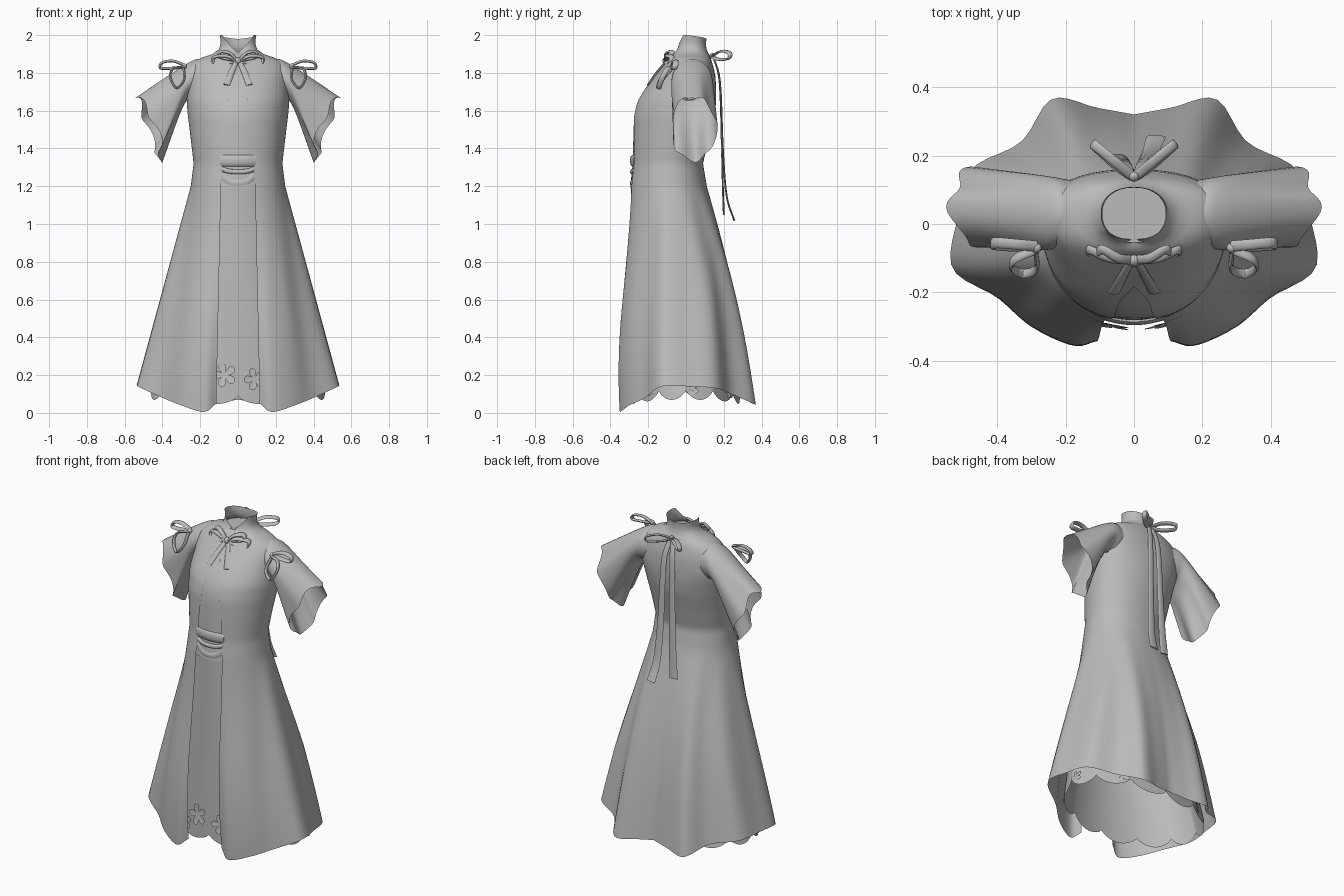
import bpy, bmesh, math
from mathutils import Vector

if "Cube" in bpy.data.objects:
    bpy.data.objects.remove(bpy.data.objects["Cube"])

cloth = bpy.data.materials.new("grey cloth")
cloth.diffuse_color = (0.5, 0.5, 0.5, 1)
cloth.use_nodes = True
cloth.node_tree.nodes["Principled BSDF"].inputs["Base Color"].default_value = cloth.diffuse_color

def finish(name, bm, angle=50):
    bmesh.ops.remove_doubles(bm, verts=bm.verts, dist=0.0003)
    bmesh.ops.recalc_face_normals(bm, faces=bm.faces)
    me = bpy.data.meshes.new(name)
    bm.to_mesh(me)
    bm.free()
    me.materials.append(cloth)
    ob = bpy.data.objects.new(name, me)
    bpy.context.collection.objects.link(ob)
    bpy.context.view_layer.objects.active = ob
    ob.select_set(True)
    bpy.ops.object.shade_smooth_by_angle(angle=math.radians(angle))
    ob.select_set(False)
    return ob

def grid(bm, rows, closed=False, mirror=False):
    for s in ((1, -1) if mirror else (1,)):
        vs = [[bm.verts.new((s * p[0], p[1], p[2])) for p in r] for r in rows]
        n = len(rows[0])
        for a, b in zip(vs, vs[1:]):
            for i in range(n if closed else n - 1):
                j = (i + 1) % n
                bm.faces.new((a[i], a[j], b[j], b[i]))

def table(tab, t):
    """Linear lookup in rows sorted by their first value."""
    t = min(max(t, tab[0][0]), tab[-1][0])
    for a, b in zip(tab, tab[1:]):
        if t <= b[0]:
            f = (t - a[0]) / (b[0] - a[0])
            return [p + (q - p) * f for p, q in zip(a[1:], b[1:])]

def spline(pts, n):
    """Smooth path through a few points."""
    P = [Vector(p) for p in pts]
    P = [2 * P[0] - P[1]] + P + [2 * P[-1] - P[-2]]
    out = []
    for k in range(n + 1):
        u = k / n * (len(pts) - 1)
        i = min(int(u), len(pts) - 2)
        t = u - i
        a, b, c, d = P[i:i + 4]
        out.append(0.5 * (2 * b + (c - a) * t + (2 * a - 5 * b + 4 * c - d) * t * t
                          + (3 * b - a - 3 * c + d) * t ** 3))
    return out

# Body rows: height, half width, front y, back y, side y
BODY = [(1.20, .25, -.30, .11, -.08), (1.32, .235, -.287, .09, -.08),
        (1.45, .25, -.284, .12, -.06), (1.57, .265, -.28, .15, -.03),
        (1.65, .272, -.26, .16, 0), (1.72, .27, -.215, .16, .03),
        (1.79, .265, -.16, .155, .03), (1.85, .25, -.11, .14, .03),
        (1.88, .195, -.09, .13, .03), (1.90, .135, -.072, .12, .03),
        (1.92, .102, -.06, .11, .03), (1.95, .09, -.05, .105, .03),
        (1.98, .097, -.045, .108, .03)]
OPEN = [(1.20, .09), (1.45, .075), (1.70, .045), (1.76, 0), (2, 0)]
# Half of the folded hem, from the front opening to the back
HEM = [(.115, -.325, .05), (.18, -.35, .005), (.30, -.30, .04), (.40, -.215, .08),
       (.53, -.13, .14), (.515, .02, .14), (.475, .16, .13), (.33, .24, .10),
       (.24, .365, .045), (.11, .34, .055), (0, .32, .07)]
N = 44

def body_point(z, a):
    w, yf, yb, yc = table(BODY, z)
    c, e = math.cos(a), .9 if z < 1.6 else max(.8, .9 - (z - 1.6))
    c = math.copysign(abs(c) ** (1 if z < 1.6 else e + .1), c)
    return Vector((w * math.sin(a) ** .9 if 0 < a < math.pi - 1e-6 else 0,
                   yc - (yc - yf) * c if c > 0 else yc - (yb - yc) * c, z))

def body_row(z):
    a0 = math.asin((table(OPEN, z)[0] / table(BODY, z)[0]) ** (1 / .9))
    return [body_point(z, a0 + (math.pi - a0) * i / N) for i in range(N + 1)]

# Coat: collar, bodice and flared open skirt in one surface
rows = []
heights = [1.2 + .0243 * i for i in range(1, 29)] + [1.89, 1.90, 1.92, 1.94, 1.96, 1.98]
for z in reversed(heights):
    row = body_row(z)
    if z > 1.90:
        for i, p in enumerate(row):
            a = math.pi * i / N
            top = 1.91 + .09 * min(1, a / 1.0) - .02 * max(0, a - 1.3) / 1.8
            p.z = 1.90 + (top - 1.90) * (z - 1.90) / .08
    rows.append(row)
waist, hem = body_row(1.2), spline(HEM, N)
for j in range(21):
    t = j / 20
    row = []
    for a, b in zip(waist, hem):
        p = a.lerp(b, t)
        k = math.sin(math.pi * t)
        if p.y > 0:
            p.y += .035 * k * min(1, p.y / .1)
        elif p.y < -.1:
            p.y -= .05 * k * t * min(1, (-p.y - .1) / .15)
        row.append(p)
    rows.append(row)
bm = bmesh.new()
grid(bm, rows, mirror=True)
hole = [f for f in bm.faces for c in [f.calc_center_median()]
        if abs(c.x) > .21 and ((c.y - .035) / .085) ** 2 + ((c.z - 1.745) / .08) ** 2 < 1]
bmesh.ops.delete(bm, geom=hole, context='FACES')
finish("coat", bm)

# Flat piece closing the neck
bm = bmesh.new()
bm.faces.new([bm.verts.new((.1 * math.cos(q), .027 + .082 * math.sin(q), 1.915))
              for q in (2 * math.pi * k / 32 for k in range(32))])
finish("neck_lining", bm)

# Inner front panel seen in the coat opening
bm = bmesh.new()
rows = []
for i in range(15):
    z = 1.19 + .57 * i / 14
    e = table(OPEN, z)[0] + .012
    w, yf, yb, yc = table(BODY, z)
    rows.append([(e * k / 4, yc - (yc - yf) * math.sqrt(1 - (e * k / 4 / w) ** 2) + .005, z)
                 for k in range(-4, 5)])
grid(bm, rows)
finish("inner_panel", bm)

# Inner skirt with a scalloped hem
def skirt_point(a, t, zb):
    s, c = math.sin(a), math.cos(a)
    w, yf, yb = .235 + .225 * t, -.290 + .003 * t, .10 + .185 * t
    yc = -.08 + .08 * t
    return Vector((w * s, yc - (yc - yf if c > 0 else yb - yc) * c, 1.2 + (zb - 1.2) * t))

bm = bmesh.new()
M = 144
ang = [2 * math.pi * i / M for i in range(M)]
grid(bm, [[skirt_point(a, j / 14, .09 + .03 * abs(math.sin(a))
                       - .05 * abs(math.sin(a * 6)) ** .7)
           for a in ang] for j in range(15)], closed=True)
finish("inner_skirt", bm)

# Five-petal flowers along the inner hem
bm = bmesh.new()
for a, t, r in ((-.16, .87, .065), (.2, .89, .06), (-.36, .93, .05), (.9, .93, .045),
                (-.95, .93, .045), (1.7, .93, .04), (-1.7, .93, .04),
                (2.5, .94, .045), (-2.5, .94, .045)):
    p = skirt_point(a, t, .05)
    n = Vector((math.sin(a), -math.cos(a), .1)).normalized()
    u = Vector((math.cos(a), math.sin(a), 0))
    v = n.cross(u)
    c = bm.verts.new(p + n * .008)
    ring = []
    for k in range(40):
        q = 2 * math.pi * k / 40
        d = r * (.4 + .6 * abs(math.sin(2.5 * q)) ** .6)
        ring.append(bm.verts.new(p + n * .014 + (u * math.cos(q) + v * math.sin(q)) * d))
    for k in range(40):
        bm.faces.new((c, ring[k], ring[(k + 1) % 40]))
finish("hem_flowers", bm)

# Flutter sleeves flowing out of the shoulders, open outwards
bm = bmesh.new()
cols = []
for i in range(48):
    t = 2 * math.pi * i / 48
    c, d = math.cos(t), math.sin(t)
    front = max(0, -c)
    root = (.185 + .035 * max(0, -d), .033 + .095 * c, 1.768 + .108 * d)
    mid = (.275 - .01 * d, .033 + .11 * c, 1.742 + .11 * d)
    end = (.475 + .06 * d - .045 * front ** 2 + .014 * math.sin(5 * t),
           .042 + .118 * c + .008 * math.cos(4 * t), 1.505 + .17 * d + .01 * math.cos(6 * t))
    cols.append(spline([root, mid, end], 16))
grid(bm, [list(r) for r in zip(*cols)], closed=True, mirror=True)
finish("sleeves", bm)

# Ribbons: flattened tubes swept along a path
def ribbon(bm, pts, w, thick, side, mirror=False, n=20, taper=1):
    path = spline(pts, n)
    rows = []
    for i, p in enumerate(path):
        d = (path[min(i + 1, n)] - path[max(i - 1, 0)]).normalized()
        u = Vector(side)
        u = (u - d * u.dot(d)).normalized()
        v = d.cross(u)
        k = 1 + (taper - 1) * i / n
        rows.append([p + u * w * k * math.cos(q) + v * thick * math.sin(q)
                     for q in (2 * math.pi * m / 10 for m in range(10))])
    rows = [[path[0]] * 10] + rows + [[path[-1]] * 10]
    grid(bm, rows, closed=True, mirror=mirror)
    bmesh.ops.dissolve_degenerate(bm, dist=1e-5, edges=bm.edges)

def knot(bm, c, r):
    res = bmesh.ops.create_uvsphere(bm, u_segments=12, v_segments=8, radius=r)
    bmesh.ops.translate(bm, verts=res["verts"], vec=c)

# Waist sash bands
bm = bmesh.new()
for z, sag, w in ((1.335, 0, .03), (1.288, .012, .013), (1.245, .03, .022)):
    ribbon(bm, [(-.092, -.268, z + sag * .5), (-.05, -.281, z - sag * .7), (0, -.286, z - sag),
                (.05, -.281, z - sag * .7), (.092, -.268, z + sag * .5)], w, .01, (0, 0, 1))
finish("waist_sash", bm)

# Chest bow with double loops and two tails
bm = bmesh.new()
knot(bm, (0, -.105, 1.865), .02)
ribbon(bm, [(.01, -.105, 1.87), (.045, -.10, 1.905), (.09, -.075, 1.912), (.095, -.085, 1.885),
            (.01, -.105, 1.865)], .014, .008, (0, 1, .4), True)
ribbon(bm, [(.01, -.105, 1.868), (.07, -.10, 1.89), (.13, -.075, 1.88), (.11, -.09, 1.842),
            (.01, -.105, 1.862)], .014, .008, (0, 1, .4), True)
ribbon(bm, [(.008, -.105, 1.86), (.035, -.155, 1.80), (.06, -.20, 1.735)], .012, .007,
       (1, 0, .3), True, taper=1.6)
finish("chest_bow", bm)

# Shoulder bows: one outward loop and one hanging loop each
bm = bmesh.new()
for s in (1, -1):
    knot(bm, (s * .285, -.07, 1.835), .015)
ribbon(bm, [(.285, -.065, 1.84), (.34, -.06, 1.862), (.40, -.055, 1.855), (.41, -.06, 1.825),
            (.35, -.065, 1.825), (.285, -.065, 1.832)], .016, .007, (0, 1, .2), True)
ribbon(bm, [(.288, -.075, 1.83), (.345, -.10, 1.82), (.358, -.125, 1.775), (.325, -.145, 1.72),
            (.285, -.13, 1.765), (.288, -.075, 1.83)], .014, .007, (0, 1, -.2), True)
finish("shoulder_bows", bm)

# Back bow with long tails
bm = bmesh.new()
knot(bm, (0, .14, 1.89), .016)
ribbon(bm, [(.005, .14, 1.89), (.06, .185, 1.915), (.115, .23, 1.905), (.11, .225, 1.875),
            (.05, .17, 1.872), (.005, .14, 1.885)], .015, .006, (-.5, .8, .3), True)
ribbon(bm, [(.01, .145, 1.885), (.028, .18, 1.75), (.038, .195, 1.4), (.05, .215, 1.15),
            (.065, .255, 1.02)], .015, .005, (1, 0, 0), taper=1.9)
ribbon(bm, [(-.01, .145, 1.885), (-.028, .178, 1.75), (-.038, .19, 1.4), (-.045, .195, 1.2),
            (-.055, .20, 1.05)], .015, .005, (1, 0, 0), taper=1.9)
finish("back_bow", bm)
